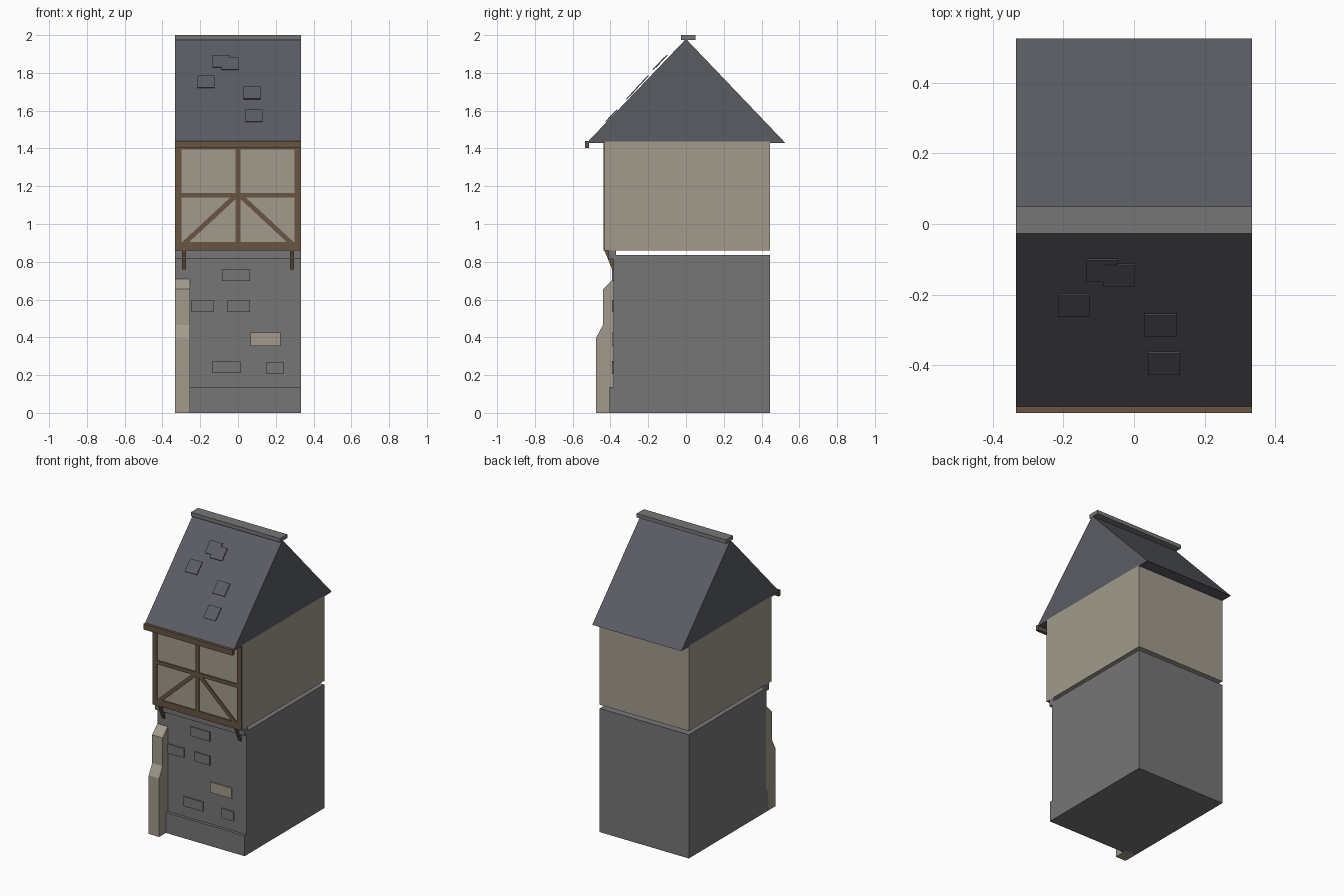
import bpy, math
from mathutils import Matrix, Vector

if "Cube" in bpy.data.objects:
    bpy.data.objects.remove(bpy.data.objects["Cube"])


def material(name, rgb):
    m = bpy.data.materials.new(name)
    m.diffuse_color = (*rgb, 1)
    m.use_nodes = True
    m.node_tree.nodes["Principled BSDF"].inputs["Base Color"].default_value = m.diffuse_color
    return m


STONE = material("grey stone", (0.185, 0.180, 0.185))
PLASTER = material("cream plaster", (0.360, 0.330, 0.265))
WOOD = material("brown timber", (0.135, 0.090, 0.054))
SLATE = material("blue grey slate", (0.104, 0.108, 0.127))

W = 0.333  # half width of the house


def prism(name, profile, x0, x1, mat):
    """Extrude a (y, z) profile along x."""
    n = len(profile)
    verts = [(x, y, z) for x in (x0, x1) for y, z in profile]
    faces = [tuple(range(n))[::-1], tuple(range(n, 2 * n))]
    faces += [(i, (i + 1) % n, n + (i + 1) % n, n + i) for i in range(n)]
    mesh = bpy.data.meshes.new(name)
    mesh.from_pydata(verts, [], faces)
    mesh.materials.append(mat)
    ob = bpy.data.objects.new(name, mesh)
    bpy.context.collection.objects.link(ob)
    # make the normals face outwards
    import bmesh
    bm = bmesh.new()
    bm.from_mesh(mesh)
    bmesh.ops.recalc_face_normals(bm, faces=bm.faces)
    bm.to_mesh(mesh)
    bm.free()
    return ob


def box(name, x0, x1, y0, y1, z0, z1, mat):
    return prism(name, [(y0, z0), (y1, z0), (y1, z1), (y0, z1)], x0, x1, mat)


# Ground floor with plinth and ledge
box("stone_ground_floor", -W, W, -0.385, 0.445, 0, 0.835, STONE)
box("plinth", -W, W, -0.405, -0.38, 0, 0.138, STONE)
box("jetty_ledge", -W, W, -0.41, -0.37, 0.815, 0.86, STONE)

# Raised stones in the front wall
for i, (x0, x1, z0, z1) in enumerate([
        (-0.085, 0.063, 0.697, 0.76), (-0.25, -0.13, 0.535, 0.597),
        (-0.055, 0.063, 0.535, 0.597), (-0.137, 0.012, 0.21, 0.274),
        (0.152, 0.24, 0.205, 0.27)]):
    box(f"wall_stone_{i}", x0, x1, -0.393, -0.38, z0, z1, STONE)
box("pale_wall_stone", 0.065, 0.225, -0.393, -0.38, 0.355, 0.425, PLASTER)

# Stepped corner buttress
prism("buttress", [(-0.38, 0), (-0.477, 0), (-0.477, 0.395), (-0.44, 0.465),
                   (-0.44, 0.655), (-0.385, 0.71), (-0.38, 0.71)],
      -W, -0.255, PLASTER)

# Upper floor
box("plaster_upper_floor", -W, W, -0.43, 0.445, 0.86, 1.436, PLASTER)

# Timber frame
F, B = -0.437, -0.425
for side, s in (("left", -1), ("right", 1)):
    xs = sorted((s * W, s * 0.30))
    box(f"{side}_post", *xs, F, B, 0.86, 1.436, WOOD)
    xs = sorted((s * 0.274, s * 0.296))
    prism(f"{side}_bracket", [(-0.432, 0.86), (-0.384, 0.86), (-0.384, 0.757),
                              (-0.39, 0.757)], *xs, WOOD)
    # diagonal brace rising towards the middle post
    a, b = Vector((s * 0.287, 0, 0.895)), Vector((s * 0.012, 0, 1.15))
    d = b - a
    brace = box(f"{side}_brace", -d.length / 2, d.length / 2,
                -0.006, 0.006, -0.0125, 0.0125, WOOD)
    brace.matrix_world = (Matrix.Translation((a + b) / 2 + Vector((0, -0.431, 0)))
                          @ Matrix.Rotation(-math.atan2(d.z, d.x), 4, 'Y'))
box("middle_post", -0.013, 0.013, F, B, 0.905, 1.395, WOOD)
for name, z0, z1 in (("bottom_rail", 0.86, 0.905), ("middle_rail", 1.14, 1.165),
                     ("top_rail", 1.395, 1.43)):
    box(name, -0.30, 0.30, F, B, z0, z1, WOOD)

# Roof with ridge cap and eave beam
APEX, EAVE, EZ = 1.98, 0.525, 1.43
prism("roof", [(-EAVE, EZ), (EAVE, EZ), (0, APEX)], -W, W, SLATE)
box("ridge_cap", -W, W, -0.027, 0.05, 1.974, 2.0, STONE)
box("eave_beam", -W, W, -0.535, -0.513, 1.403, 1.44, WOOD)

# Loose slates on the front slope
slope = math.atan2(APEX - EZ, EAVE)
for i, (x, y, z) in enumerate([(-0.09, -0.13, 1.862), (-0.042, -0.145, 1.848),
                               (-0.17, -0.23, 1.753), (0.075, -0.285, 1.693),
                               (0.085, -0.395, 1.573)]):
    tile = box(f"loose_slate_{i}", -0.045, 0.045, -0.044, 0.044,
               -0.003, 0.003, SLATE)
    tile.matrix_world = (Matrix.Translation((x, y, z))
                         @ Matrix.Rotation(slope, 4, 'X'))
